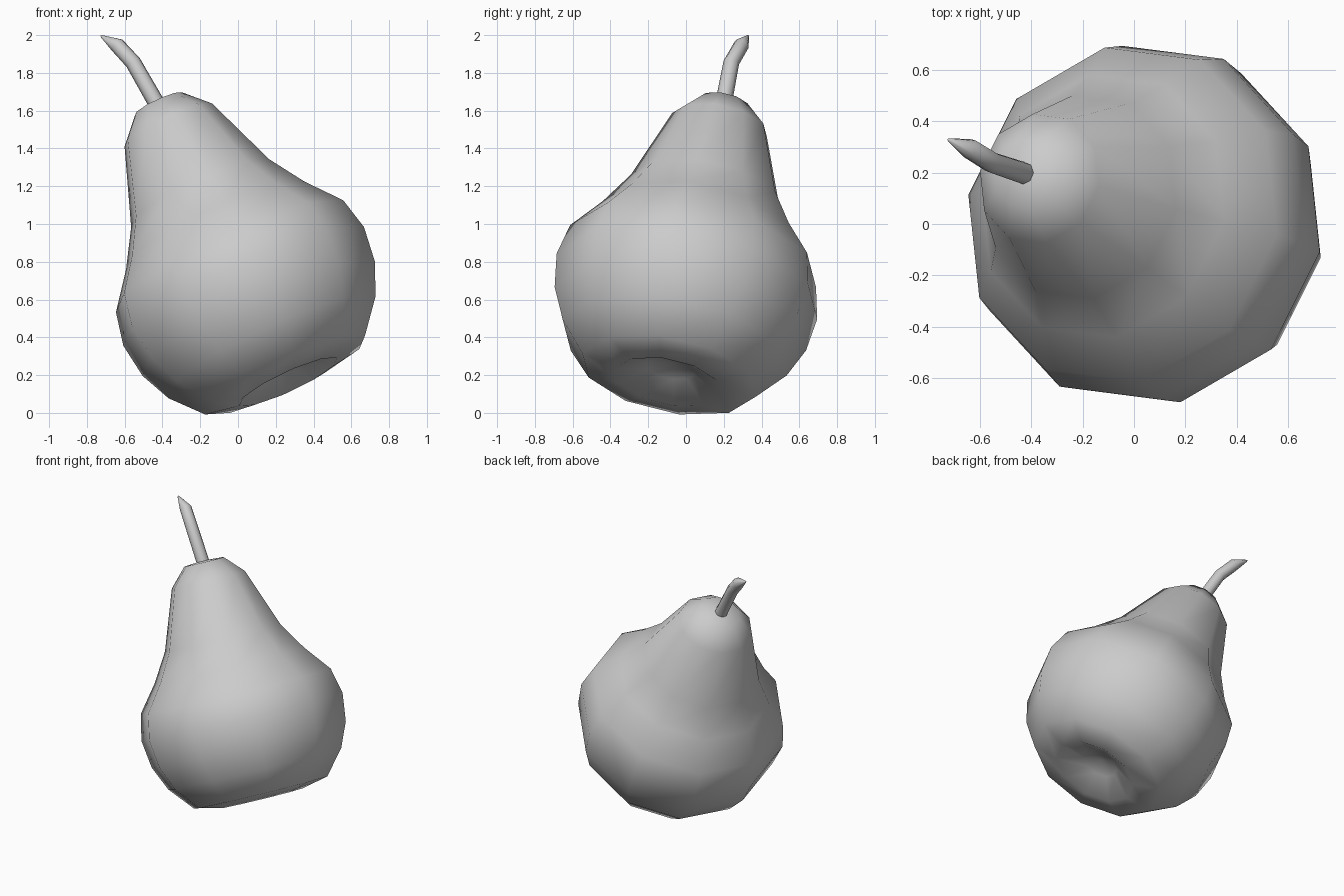
import bpy, math
from mathutils import Vector

if "Cube" in bpy.data.objects:
    bpy.data.objects.remove(bpy.data.objects["Cube"])

AXIS = Vector((-0.416, 0.18, 0.891)).normalized()
CENTRE = Vector((0.041, 0.0, 0.646))


def ring(centre, direction, radius, sides, phase):
    """Points of a regular polygon facing along direction."""
    q = Vector((0, 0, 1)).rotation_difference(direction)
    angles = [phase + math.tau * i / sides for i in range(sides)]
    return [centre + q @ Vector((radius * math.cos(a), radius * math.sin(a), 0)) for a in angles]


def skin(name, rings, start, end):
    """Smooth closed surface through rings with a point at each end."""
    n = len(rings[0])
    verts = [p for r in rings for p in r] + [start, end]
    faces = []
    for k in range(len(rings) - 1):
        for i in range(n):
            j = (i + 1) % n
            faces.append((k * n + i, k * n + j, (k + 1) * n + j, (k + 1) * n + i))
    s, e, last = len(verts) - 2, len(verts) - 1, (len(rings) - 1) * n
    for i in range(n):
        j = (i + 1) % n
        faces.append((s, j, i))
        faces.append((e, last + i, last + j))
    mesh = bpy.data.meshes.new(name)
    mesh.from_pydata(verts, [], faces)
    mesh.polygons.foreach_set("use_smooth", [True] * len(faces))
    mesh.update()
    ob = bpy.data.objects.new(name, mesh)
    bpy.context.collection.objects.link(ob)
    return ob


# Fruit: leaning ten-sided lathe profile (height along axis, radius), dimpled base
profile = [(-0.46, 0.13), (-0.54, 0.29), (-0.50, 0.475), (-0.40, 0.565), (-0.335, 0.615),
           (-0.165, 0.69), (0.027, 0.715), (0.206, 0.675), (0.388, 0.53),
           (0.58, 0.41), (0.985, 0.26), (1.11, 0.14)]
profile.pop(3)
rings = [ring(CENTRE + AXIS * h, AXIS, r, 10, math.radians(-9)) for h, r in profile]
skin("pear_body", rings, CENTRE + AXIS * -0.43, CENTRE + AXIS * 1.12)

# Stem: bent tube tapering to a point
path = [Vector(p) for p in ((-0.40, 0.185, 1.58), (-0.435, 0.2, 1.645), (-0.555, 0.24, 1.855),
                            (-0.64, 0.293, 1.947), (-0.722, 0.328, 1.994))]
radii = [0.044, 0.044, 0.042, 0.041, 0.007]
stem_rings = []
for i, p in enumerate(path):
    d = (path[min(i + 1, len(path) - 1)] - path[max(i - 1, 0)]).normalized()
    stem_rings.append(ring(p, d, radii[i], 8, 0))
skin("stem", stem_rings, path[0], path[-1] + Vector((-0.006, 0.003, 0.004)))
